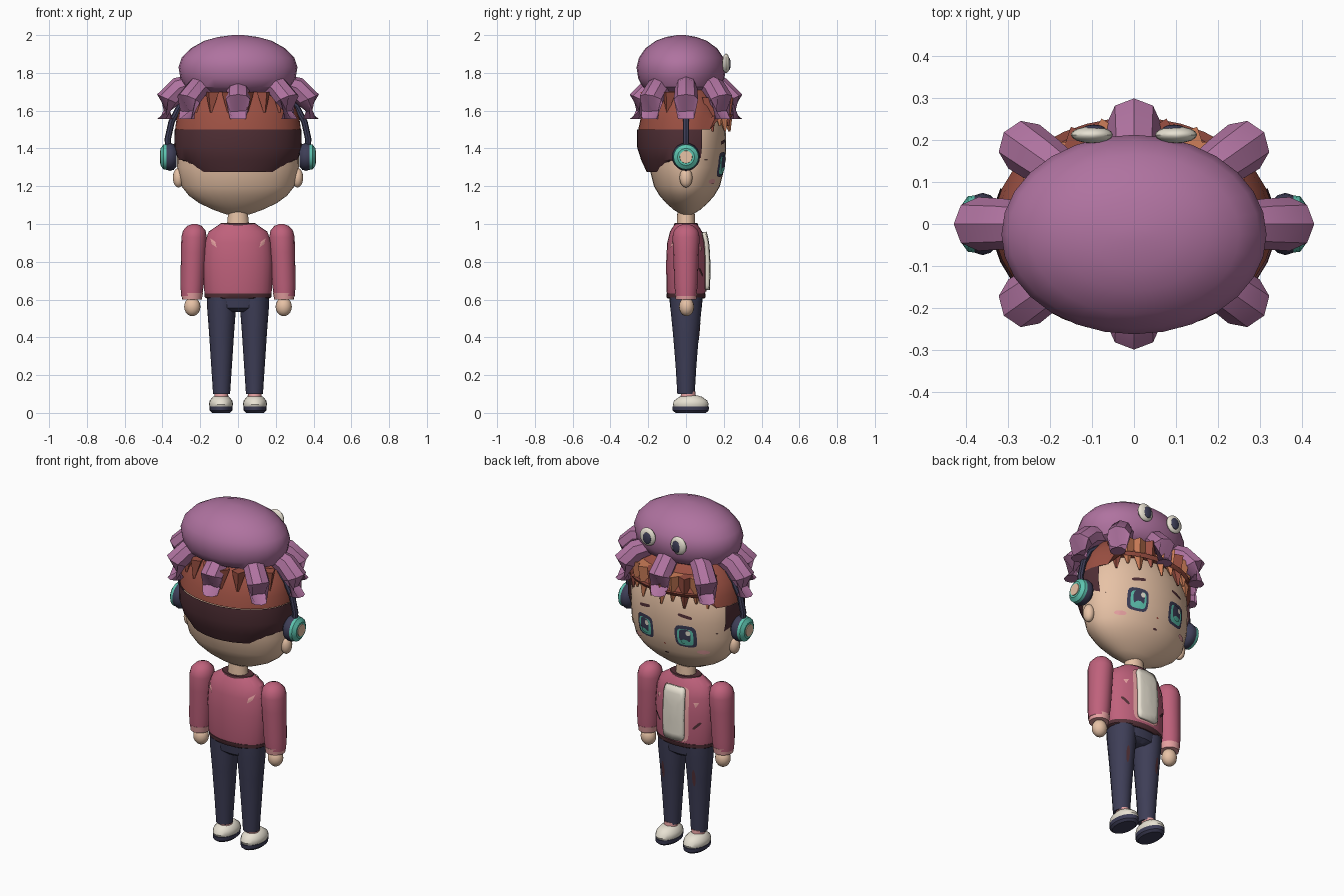
import bpy, bmesh
from math import sin, cos, pi, radians, copysign
from mathutils import Vector, Matrix
from mathutils.bvhtree import BVHTree

old = bpy.data.objects.get("Cube")
if old:
    bpy.data.objects.remove(old, do_unlink=True)


def paint(name, r, g, b):
    m = bpy.data.materials.new(name)
    m.use_nodes = True
    m.diffuse_color = (r, g, b, 1)
    m.node_tree.nodes["Principled BSDF"].inputs["Base Color"].default_value = (r, g, b, 1)
    return m


skin = paint("skin", .80, .54, .38)
jacket = paint("jacket_rose", .52, .12, .20)
pink = paint("light_pink", .80, .36, .36)
purple = paint("octopus_purple", .43, .17, .35)
brown = paint("hair_brown", .33, .08, .055)
orange = paint("fringe_orange", .62, .21, .10)
maroon = paint("dark_maroon", .085, .03, .038)
navy = paint("navy", .048, .048, .095)
cream = paint("cream", .82, .77, .66)
teal = paint("teal", .11, .55, .43)
made = []


def finish(name, bm, mat, recalc=True):
    if recalc:
        bmesh.ops.recalc_face_normals(bm, faces=bm.faces)
    me = bpy.data.meshes.new(name)
    bm.to_mesh(me)
    bm.free()
    me.materials.append(mat)
    ob = bpy.data.objects.new(name, me)
    bpy.context.collection.objects.link(ob)
    made.append(ob)
    return ob


def skin_rings(bm, loops, caps=True):
    for a, b in zip(loops, loops[1:]):
        for i in range(len(a)):
            j = (i + 1) % len(a)
            bm.faces.new((a[i], a[j], b[j], b[i]))
    if caps:
        bm.faces.new(loops[0])
        bm.faces.new(loops[-1])


def loft(name, rings, mat, x=0, y=0, sides=24, turn=None, shape=None, caps=True):
    """Stack of ellipses (z, rx, ry); shape(co) may move or drop points."""
    bm = bmesh.new()
    loops = [[bm.verts.new((rx * cos(2 * pi * i / sides), ry * sin(2 * pi * i / sides), z))
              for i in range(sides)] for z, rx, ry in rings]
    skin_rings(bm, loops, caps)
    if shape:
        shape(bm)
    if turn:
        bm.transform(turn)
    bmesh.ops.translate(bm, verts=bm.verts, vec=(x, y, 0))
    return finish(name, bm, mat)


def tube(name, path, mat, direction, sides=8):
    """Round tube through (reach, z, radius) points in a vertical plane."""
    bm, loops = bmesh.new(), []
    d = Vector(direction)
    side = Vector((-d.y, d.x, 0))
    pts = [d * r + Vector((0, 0, z)) for r, z, _ in path]
    for k, p in enumerate(pts):
        t = (pts[min(k + 1, len(pts) - 1)] - pts[max(k - 1, 0)]).normalized()
        n = side.cross(t)
        if k == len(pts) - 1 and mat == purple:
            n = d
        loops.append([bm.verts.new(p + path[k][2] * (side * cos(2 * pi * i / sides) + n * sin(2 * pi * i / sides)))
                      for i in range(sides)])
    skin_rings(bm, loops)
    return finish(name, bm, mat)


def ball(name, at, size, mat):
    bm = bmesh.new()
    bmesh.ops.create_uvsphere(bm, u_segments=16, v_segments=10, radius=1)
    bm.transform(Matrix.Translation(at) @ Matrix.Diagonal((*size, 1)))
    return finish(name, bm, mat)


def tree(ob):
    return BVHTree.FromPolygons([v.co for v in ob.data.vertices], [p.vertices[:] for p in ob.data.polygons])


def plate(name, onto, x, z, w, h, mat, off=.004, power=2, tilt=0, n=16, face=1):
    """Thin superellipse patch laid on the front (face=1) or back of a surface."""
    bm = bmesh.new()

    def put(u, v):
        px, pz = x + u * cos(tilt) - v * sin(tilt), z + u * sin(tilt) + v * cos(tilt)
        hit = onto.ray_cast(Vector((px, face, pz)), Vector((0, -face, 0)))[0]
        return bm.verts.new((px, hit.y + face * off if hit else 0, pz))

    loops = []
    for k in range(4, 0, -1):
        ring = []
        for i in range(n):
            c, s = cos(2 * pi * i / n), sin(2 * pi * i / n)
            ring.append(put(copysign(abs(c) ** (2 / power), c) * w * k / 4,
                            copysign(abs(s) ** (2 / power), s) * h * k / 4))
        loops.append(ring)
    skin_rings(bm, loops, False)
    mid = put(0, 0)
    for i in range(n):
        bm.faces.new((loops[-1][i], loops[-1][(i + 1) % n], mid))
    bm.normal_update()
    for f in bm.faces:
        if f.normal.y * face < 0:
            f.normal_flip()
    return finish(name, bm, mat, False)


# Head and neck
head = loft("head", [(1.05, .06, .03), (1.075, .13, .07), (1.11, .205, .11), (1.15, .26, .145), (1.2, .30, .175),
                     (1.3, .322, .2), (1.4, .325, .208), (1.5, .32, .205), (1.6, .27, .18), (1.7, .15, .1)],
            skin, y=.005, sides=32)
loft("neck", [(.98, .06, .05), (1.08, .05, .045)], skin)


# Hair: dark lower layer open at the face, brown cap above it
def open_face(bm):
    gone = [f for f in bm.faces if f.calc_center_median().y > .1]
    bmesh.ops.delete(bm, geom=gone, context="FACES")
    for v in bm.verts:
        if v.co.z < 1.3:
            v.co.z += .1 * max(0, min(1, (v.co.y + .14) / .2))


def raise_fringe(bm):
    for v in bm.verts:
        if v.co.z < 1.52 and v.co.y > .15:
            v.co.z += .08


loft("lower_hair", [(1.275, .27, .205), (1.34, .318, .235), (1.41, .338, .257), (1.5, .335, .257)], maroon,
     y=-.003, sides=36, shape=open_face, caps=False)
loft("hair_cap", [(1.5, .333, .253), (1.56, .325, .24), (1.62, .305, .215), (1.7, .24, .17), (1.75, .15, .1)], brown,
     sides=36, shape=raise_fringe)


# Pointed fringe locks and small tufts behind
def lock(name, angle, top, tip, width, mat):
    bm = bmesh.new()
    bmesh.ops.create_cone(bm, cap_ends=True, segments=4, radius1=.006, radius2=width, depth=top - tip)
    c, s = cos(angle), sin(angle)
    bm.transform(Matrix.Translation((.29 * c, .205 * s, (top + tip) / 2)) @ Matrix.Rotation(angle, 4, "Z"))
    for v in bm.verts:
        if v.co.z < (top + tip) / 2:
            v.co += Vector((.015 * c, .025 * s, 0))
    return finish(name, bm, mat)


for i in range(9):
    lock("fringe_lock", radians(38 + 13 * i), 1.67, 1.49 + .03 * (i % 2), .052, orange if i % 3 else brown)
for i in range(8):
    lock("back_tuft", radians(205 + 18.5 * i), 1.7, 1.59, .04, brown)

# Octopus hat
loft("octopus_head", [(1.70, .22, .16), (1.725, .28, .205), (1.77, .305, .228), (1.83, .315, .237), (1.88, .298, .224),
                      (1.93, .25, .19), (1.97, .178, .135), (1.99, .105, .08), (2.0, .03, .02)],
     purple, y=-.025, sides=28)
for i in range(8):
    a = i * pi / 4
    reach = .335 if i % 2 else (.255 if i % 4 == 2 else .385)
    d = (cos(a), sin(a), 0) if i % 2 == 0 else Vector((copysign(.27, cos(a)), copysign(.19, sin(a)), 0)).normalized()
    tube("tentacle", [(reach - .15, 1.745, .05), (reach - .075, 1.72, .06), (reach - .015, 1.66, .064),
                      (reach - .002, 1.557, .043)], purple, d)
for s in (1, -1):
    ball("octopus_eye", (s * .1, .212, 1.85), (.05, .02, .052), cream)
    ball("octopus_pupil", (s * .095, .227, 1.847), (.026, .009, .034), navy)

# Face
face = tree(head)
for s in (1, -1):
    ex = s * .13
    plate("eye_outline", face, ex, 1.315, .06, .066, navy, .004, 4)
    plate("iris", face, ex, 1.312, .045, .05, teal, .007, 4)
    plate("pupil", face, ex, 1.322, .032, .04, navy, .010, 3)
    plate("iris_glow", face, ex, 1.287, .022, .014, teal, .013, 2)
    plate("eye_glint", face, ex - .02, 1.34, .013, .015, cream, .013, 2)
    plate("eyebrow", face, ex, 1.435, .04, .009, maroon, .004, 4, -s * .2)
    plate("blush", face, s * .21, 1.225, .03, .013, pink, .004)
    ball("ear", (s * .315, 0, 1.245), (.03, .034, .052), skin)
plate("nose", face, 0, 1.245, .006, .005, brown)
plate("mouth", face, 0, 1.185, .014, .005, maroon)

# Headphones
tube("headphone_band", [(-.365, 1.36, .017), (-.372, 1.45, .017), (-.352, 1.54, .017), (-.31, 1.62, .017),
                        (-.2, 1.71, .017), (0, 1.74, .017), (.2, 1.71, .017), (.31, 1.62, .017),
                        (.352, 1.54, .017), (.372, 1.45, .017), (.365, 1.36, .017)], navy, (1, 0, 0))
for s in (1, -1):
    turn = Matrix.Translation((0, 0, 1.355)) @ Matrix.Rotation(s * pi / 2, 4, "Y")
    for name, mat, rings in (("ear_cushion", navy, [(.325, .05, .05), (.34, .068, .068), (.36, .074, .074),
                                                    (.385, .066, .066)]),
                             ("ear_cup", teal, [(.37, .069, .069), (.395, .066, .066), (.41, .045, .045)]),
                             ("cup_button", skin, [(.40, .036, .036), (.414, .033, .033)])):
        loft(name, rings, mat, turn=turn, sides=20)

# Jacket body, hem and collar
body = loft("jacket_body", [(.615, .172, .098), (.65, .18, .104), (.8, .185, .105), (.9, .177, .1), (.96, .155, .085),
                            (1.0, .095, .06)], jacket)
loft("jacket_hem", [(.605, .165, .096), (.612, .176, .102), (.632, .178, .104)], maroon)
loft("collar", [(.985, .105, .068), (1.004, .092, .06)], maroon)
chest = tree(body)
plate("jacket_trim", chest, 0, .8, .085, .158, pink, .006, 7, n=24)
shirt = plate("shirt_front", chest, 0, .805, .068, .155, cream, .024, 8, n=24)
solid = shirt.modifiers.new("thickness", "SOLIDIFY")
solid.thickness = .022
for s in (1, -1):
    plate("pocket_slash", chest, s * .125, .745, .028, .007, maroon, .004, 4, s * .8)
    plate("chest_patch", chest, s * .12, .87, .016, .02, pink, .004, n=3, tilt=.5)
    plate("back_patch", chest, s * .13, .9, .011, .03, pink, .004, tilt=-s * .6, n=4, face=-1)

# Arms, hands, legs and shoes
loft("hips", [(.535, .06, .06), (.555, .145, .083), (.62, .165, .09)], navy)
for s in (1, -1):
    lean = Matrix.Shear("XY", 4, (-s * .04, 0))
    loft("sleeve", [(.62, .056, .056), (.68, .062, .062), (.85, .066, .068), (.93, .067, .072), (.965, .06, .064),
                    (.99, .038, .04), (1.0, .012, .012)], jacket, x=s * .27, turn=lean, sides=16)
    loft("cuff", [(.6, .052, .054), (.635, .058, .059)], pink, x=s * .268, turn=lean, sides=16)
    ball("hand", (s * .242, .003, .562), (.043, .04, .05), skin)
    leg = loft("trouser_leg", [(.1, .045, .046), (.25, .055, .055), (.42, .066, .069), (.55, .076, .082),
                               (.61, .076, .085)], navy, x=s * .087, sides=16)
    plate("knee_crease", tree(leg), s * .1, .43, .01, .05, maroon, .003)
    loft("ankle", [(.07, .038, .042), (.112, .035, .038)], pink, x=s * .088, y=.012, sides=16)
    loft("shoe", [(.025, .057, .088), (.045, .064, .095), (.065, .06, .088), (.085, .044, .06), (.093, .025, .035)],
         cream, x=s * .09, y=.025, sides=20)
    loft("sole", [(0, .048, .08), (.012, .06, .095), (.034, .062, .097)], navy, x=s * .09, y=.025, sides=20)

# Soft shading with crisp edges
bpy.ops.object.select_all(action="DESELECT")
for ob in made:
    if ob.name.split(".")[0] not in ("fringe_lock", "back_tuft"):
        ob.select_set(True)
bpy.context.view_layer.objects.active = made[0]
bpy.ops.object.shade_smooth_by_angle(angle=radians(35))
